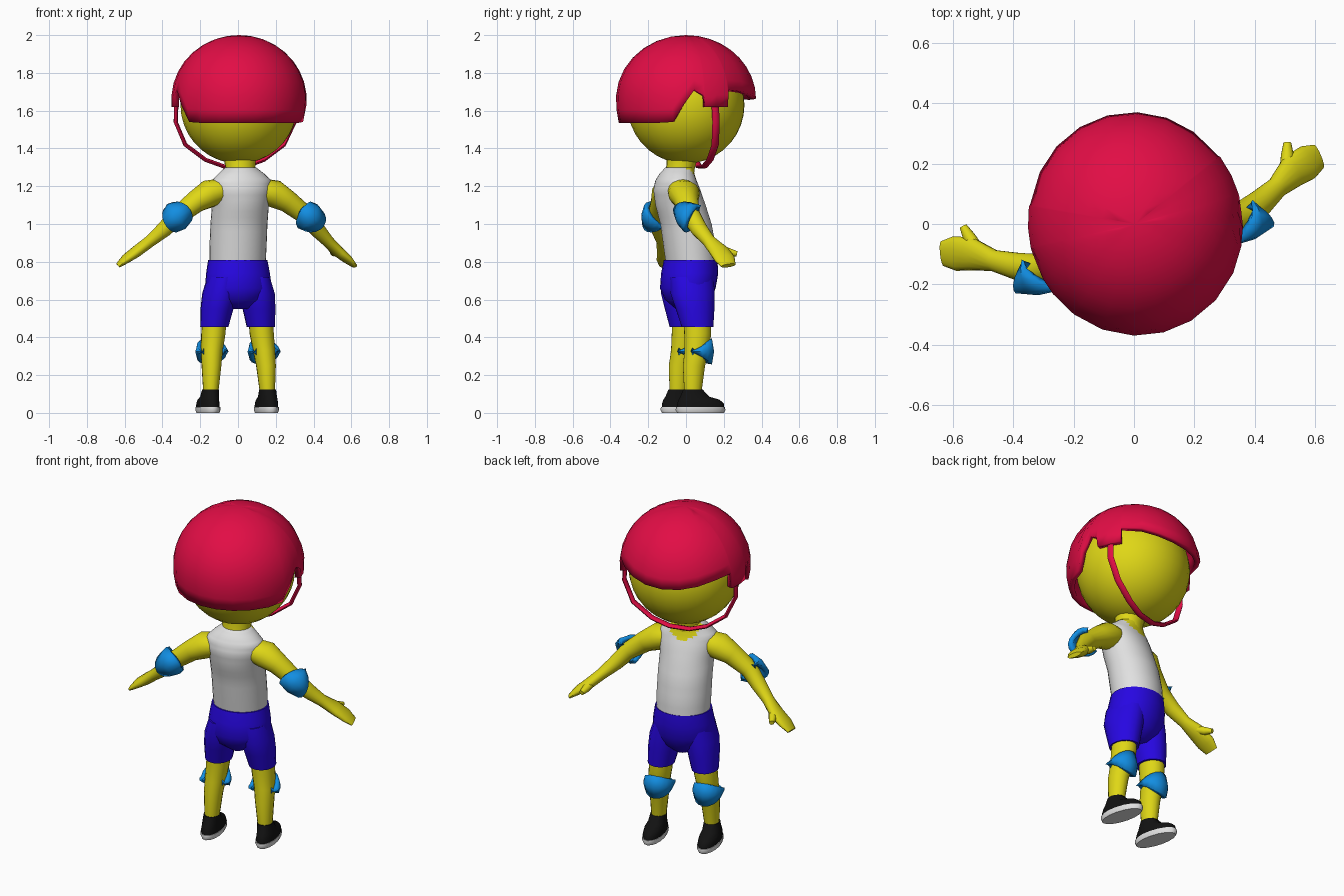
import bpy, bmesh, math
from mathutils import Vector, Matrix

if "Cube" in bpy.data.objects:
    bpy.data.objects.remove(bpy.data.objects["Cube"])

# The whole figure is turned slightly about the vertical axis
TURN = Matrix.Translation((0.005, 0, 0)) @ Matrix.Rotation(math.radians(14.5), 4, 'Z')


def material(name, rgb):
    m = bpy.data.materials.new(name)
    m.diffuse_color = (*rgb, 1)
    m.use_nodes = True
    m.node_tree.nodes["Principled BSDF"].inputs["Base Color"].default_value = m.diffuse_color
    return m


SKIN = material("yellow_skin", (0.74, 0.68, 0.008))
RED = material("red_shell", (0.76, 0.004, 0.06))
SKY = material("light_blue_pad", (0.006, 0.27, 0.76))
BLUE = material("deep_blue_cloth", (0.02, 0.002, 0.76))
WHITE = material("white_cloth", (0.75, 0.75, 0.75))
BLACK = material("black_shoe", (0.006, 0.006, 0.006))


def finish(name, bm, mats, angle=50):
    me = bpy.data.meshes.new(name)
    bm.to_mesh(me)
    bm.free()
    for m in mats:
        me.materials.append(m)
    ob = bpy.data.objects.new(name, me)
    bpy.context.collection.objects.link(ob)
    ob.matrix_world = TURN
    bpy.ops.object.select_all(action='DESELECT')
    ob.select_set(True)
    bpy.context.view_layer.objects.active = ob
    bpy.ops.object.shade_smooth_by_angle(angle=math.radians(angle))
    return ob


def loft(name, sections, mat, n=16, axis=None, sub=1, rule=None, extra=()):
    """Oval sections (x, y, z, half_across, half_forward) joined into a closed tube."""
    secs = []
    for p, q in zip(sections, sections[1:]):
        secs += [[a + (b - a) * k / sub for a, b in zip(p, q)] for k in range(sub)]
    secs.append(list(sections[-1]))
    pts = [Vector(s[:3]) for s in secs]
    bm = bmesh.new()
    rings = []
    for i, s in enumerate(secs):
        t = Vector(axis) if axis else pts[min(i + 1, len(pts) - 1)] - pts[max(i - 1, 0)]
        t.normalize()
        u = Vector((0, 1, 0))
        u = (u - t * u.dot(t)).normalized()
        v = u.cross(t)
        rings.append([bm.verts.new(pts[i] + v * s[3] * math.cos(k * math.tau / n)
                                   + u * s[4] * math.sin(k * math.tau / n)) for k in range(n)])
    for r, q in zip(rings, rings[1:]):
        for k in range(n):
            j = (k + 1) % n
            bm.faces.new((r[k], r[j], q[j], q[k]))
    bm.faces.new(rings[0][::-1])
    bm.faces.new(rings[-1])
    if rule:
        for f in bm.faces:
            f.material_index = rule(f.calc_center_median())
    return finish(name, bm, [mat, *extra])


def pad(name, center, axis, facing, ra, rf, half):
    """Curved guard, tall where it faces out and tapering to a point on each side."""
    c, t, u = Vector(center), Vector(axis).normalized(), Vector(facing)
    u = (u - t * u.dot(t)).normalized()
    v = u.cross(t)
    bm = bmesh.new()
    cols = []
    for k in range(-6, 7):
        a = math.radians(k * 20.5)
        h = half * max(0.03, (math.cos(a) + 0.55) / 1.55)
        cols.append([bm.verts.new(c + (u * rf * math.cos(a) - v * ra * math.sin(a)) * g + t * h * w)
                     for w, g in ((-1, 0.93), (0, 1.05), (1, 0.93))])
    for p, q in zip(cols, cols[1:]):
        for i in range(2):
            bm.faces.new((p[i], q[i], q[i + 1], p[i + 1]))
    bm.normal_update()
    mid = bm.faces[:][len(bm.faces) // 2]
    if mid.normal.dot(mid.calc_center_median() - c) < 0:
        bmesh.ops.reverse_faces(bm, faces=bm.faces[:])
    ob = finish(name, bm, [SKY], 35)
    mod = ob.modifiers.new("thickness", 'SOLIDIFY')
    mod.thickness, mod.offset = 0.028, -1


# Head and neck
bm = bmesh.new()
bmesh.ops.create_uvsphere(bm, u_segments=32, v_segments=18, radius=0.31,
                          matrix=Matrix.Translation((0, 0, 1.63)))
finish("head", bm, [SKIN])
loft("neck", [(0, -0.04, 1.24, 0.085, 0.08), (0, -0.03, 1.3, 0.08, 0.075),
              (0, -0.02, 1.37, 0.09, 0.085)], SKIN)

# Helmet: dome whose rim height follows the angle from straight ahead
RIM = [(0, 1.66), (16, 1.665), (32, 1.68), (48, 1.70), (66, 1.71), (67, 1.62), (78, 1.62),
       (88, 1.62), (89, 1.68), (97, 1.71), (106, 1.63), (115, 1.54), (130, 1.535),
       (147, 1.535), (164, 1.535), (180, 1.535)]
full = RIM + [(360 - a, z) for a, z in RIM[-2:0:-1]]
bm = bmesh.new()
top = bm.verts.new((0, 0, 2.0))
cols = []
for deg, rim in full:
    a, low = math.radians(deg), math.asin((rim - 1.66) / 0.34)
    col = []
    for i in range(1, 10):
        e = math.pi / 2 + (low - math.pi / 2) * i / 9
        r = 0.372 * (math.cos(e) if e > 0 else 1 - 0.3 * math.sin(e) ** 2)
        col.append(bm.verts.new((0.96 * r * math.sin(a), r * math.cos(a), 1.66 + 0.34 * math.sin(e))))
    cols.append(col)
for p, q in zip(cols, cols[1:] + cols[:1]):
    bm.faces.new((top, q[0], p[0]))
    for i in range(8):
        bm.faces.new((p[i], q[i], q[i + 1], p[i + 1]))
bmesh.ops.recalc_face_normals(bm, faces=bm.faces[:])
helmet = finish("helmet", bm, [RED], 40)
mod = helmet.modifiers.new("thickness", 'SOLIDIFY')
mod.thickness, mod.offset = 0.03, -1

# Chin strap
half = [(0.322, 0.075, 1.66), (0.325, 0.08, 1.54), (0.27, 0.09, 1.42),
        (0.16, 0.09, 1.34), (0.06, 0.085, 1.305)]
path = half + [(-x, y, z) for x, y, z in half[::-1]]
loft("chin_strap", [(*p, 0.011, 0.02) for p in path], RED, n=8)


# Vest, with a scooped neckline at the front
def neckline(c):
    return int(c.y > -0.02 and (c.x / 0.095) ** 2 + ((c.z - 1.32) / 0.11) ** 2 < 1)


loft("vest", [(0, 0.03, 0.79, 0.15, 0.135), (0, 0.02, 0.88, 0.152, 0.138),
              (0, 0.0, 1.0, 0.152, 0.135), (0, -0.03, 1.1, 0.152, 0.132),
              (0, -0.05, 1.18, 0.163, 0.122), (0, -0.055, 1.23, 0.16, 0.105),
              (0, -0.05, 1.265, 0.125, 0.09), (0, -0.035, 1.3, 0.082, 0.075)],
     WHITE, n=32, axis=(0, 0, 1), sub=3, rule=neckline, extra=[SKIN])

# Shorts: seat
loft("shorts_seat", [(0, 0.025, 0.81, 0.158, 0.141), (0, 0.02, 0.74, 0.17, 0.15),
                     (0, 0.01, 0.66, 0.18, 0.145), (0, 0.01, 0.6, 0.15, 0.12),
                     (0, 0.015, 0.55, 0.05, 0.07)], BLUE, n=24, axis=(0, 0, 1))

for side, s in (("right", 1), ("left", -1)):
    # Shorts leg, leg and knee guard
    loft(side + "_shorts_leg", [(s * 0.09, 0.01, 0.72, 0.075, 0.12), (s * 0.102, 0.01, 0.63, 0.092, 0.12),
                                (s * 0.115, 0.02, 0.55, 0.086, 0.105), (s * 0.127, 0.03, 0.455, 0.074, 0.086)],
         BLUE, axis=(0, 0, 1))
    loft(side + "_leg", [(s * 0.127, 0.03, 0.5, 0.064, 0.074), (s * 0.132, 0.03, 0.42, 0.064, 0.073),
                         (s * 0.143, 0.022, 0.33, 0.058, 0.066), (s * 0.149, 0.005, 0.25, 0.052, 0.06),
                         (s * 0.155, -0.003, 0.1, 0.039, 0.046)], SKIN, axis=(0, 0, 1))
    pad(side + "_knee_guard", (s * 0.143, 0.02, 0.325), (0, 0, 1), (0, 1, 0), 0.084, 0.09, 0.068)

    # Shoe and sole
    loft(side + "_shoe", [(s * 0.16, 0.038, 0.025, 0.056, 0.13), (s * 0.16, 0.038, 0.05, 0.055, 0.127),
                          (s * 0.16, 0.03, 0.07, 0.052, 0.112), (s * 0.158, 0.008, 0.085, 0.048, 0.08),
                          (s * 0.156, -0.003, 0.125, 0.044, 0.052)], BLACK, axis=(0, 0, 1))
    loft(side + "_sole", [(s * 0.16, 0.038, 0, 0.054, 0.128), (s * 0.16, 0.038, 0.015, 0.06, 0.136),
                          (s * 0.16, 0.038, 0.03, 0.059, 0.134)], WHITE, axis=(0, 0, 1))

    # Arm with flattened hand, thumb and elbow guard
    loft(side + "_arm", [(s * 0.12, -0.055, 1.175, 0.065, 0.075), (s * 0.18, -0.057, 1.16, 0.074, 0.085),
                         (s * 0.25, -0.062, 1.12, 0.06, 0.064), (s * 0.35, -0.065, 1.045, 0.05, 0.052),
                         (s * 0.42, -0.035, 0.97, 0.042, 0.045), (s * 0.485, 0.0, 0.91, 0.032, 0.036),
                         (s * 0.55, 0.04, 0.855, 0.03, 0.056), (s * 0.605, 0.055, 0.815, 0.024, 0.058),
                         (s * 0.645, 0.065, 0.78, 0.012, 0.042)], SKIN)
    loft(side + "_thumb", [(s * 0.53, 0.05, 0.865, 0.022, 0.025), (s * 0.545, 0.095, 0.85, 0.022, 0.022),
                           (s * 0.555, 0.135, 0.842, 0.014, 0.013)], SKIN, n=10)
    pad(side + "_elbow_guard", (s * 0.36, -0.065, 1.04), (s * 0.8, 0.15, -0.6), (0, -1, 0), 0.078, 0.08, 0.078)
